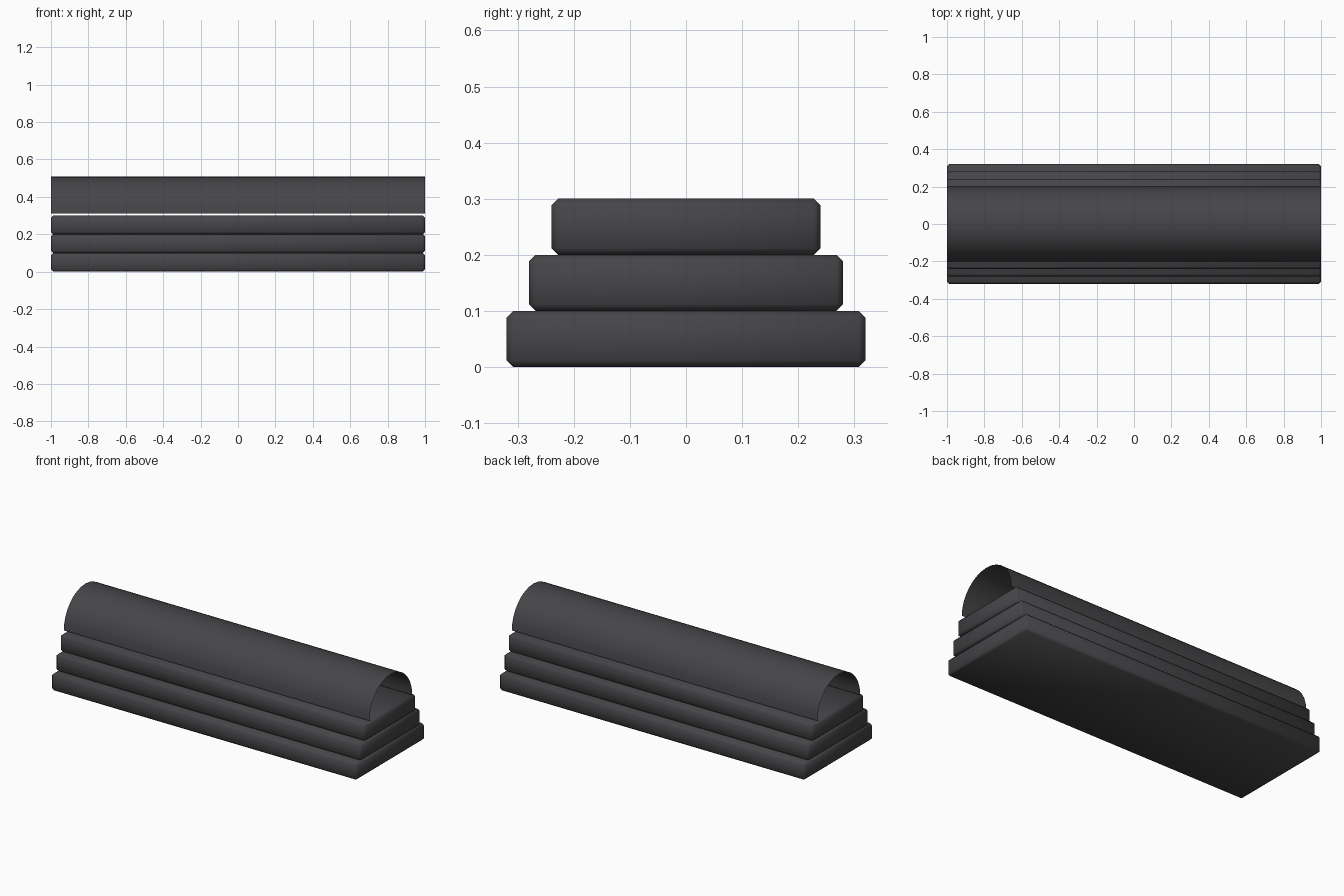
import bpy, bmesh, math

if "Cube" in bpy.data.objects:
    bpy.data.objects.remove(bpy.data.objects["Cube"])

mat = bpy.data.materials.new("dark_grey")
mat.diffuse_color = (0.06, 0.06, 0.065, 1)
mat.use_nodes = True
mat.node_tree.nodes["Principled BSDF"].inputs["Base Color"].default_value = mat.diffuse_color


def finish(name, bm):
    bmesh.ops.recalc_face_normals(bm, faces=bm.faces)
    for f in bm.faces:
        f.smooth = True
    me = bpy.data.meshes.new(name)
    bm.to_mesh(me)
    bm.free()
    me.materials.append(mat)
    ob = bpy.data.objects.new(name, me)
    bpy.context.collection.objects.link(ob)
    return ob


def slab(name, half_width, z0, height=0.1, chamfer=0.012):
    bm = bmesh.new()
    bmesh.ops.create_cube(bm, size=1)
    for v in bm.verts:
        v.co.x *= 2
        v.co.y *= 2 * half_width
        v.co.z = z0 + (v.co.z + 0.5) * height
    bmesh.ops.bevel(bm, geom=bm.edges[:], offset=chamfer, segments=1,
                    affect='EDGES', profile=0.5)
    return finish(name, bm)


# Stepped base: three chamfered slabs
for i, (name, w) in enumerate([("lower_step", 0.32), ("middle_step", 0.28), ("upper_step", 0.24)]):
    slab(name, w, i * 0.1)

# Thin, open-ended half-round cover floating just above the steps
bm = bmesh.new()
n, r, zc = 16, 0.2, 0.31
rows = []
for i in range(n + 1):
    a = math.pi * i / n
    y, z = r * math.cos(a), zc + r * math.sin(a)
    rows.append([bm.verts.new((x, y, z)) for x in (-1, 1)])
for a, b in zip(rows, rows[1:]):
    bm.faces.new((a[0], b[0], b[1], a[1]))
cover = finish("half_round_cover", bm)
# make the outside the front side
if sum(p.normal.z for p in cover.data.polygons) < 0:
    cover.data.flip_normals()
